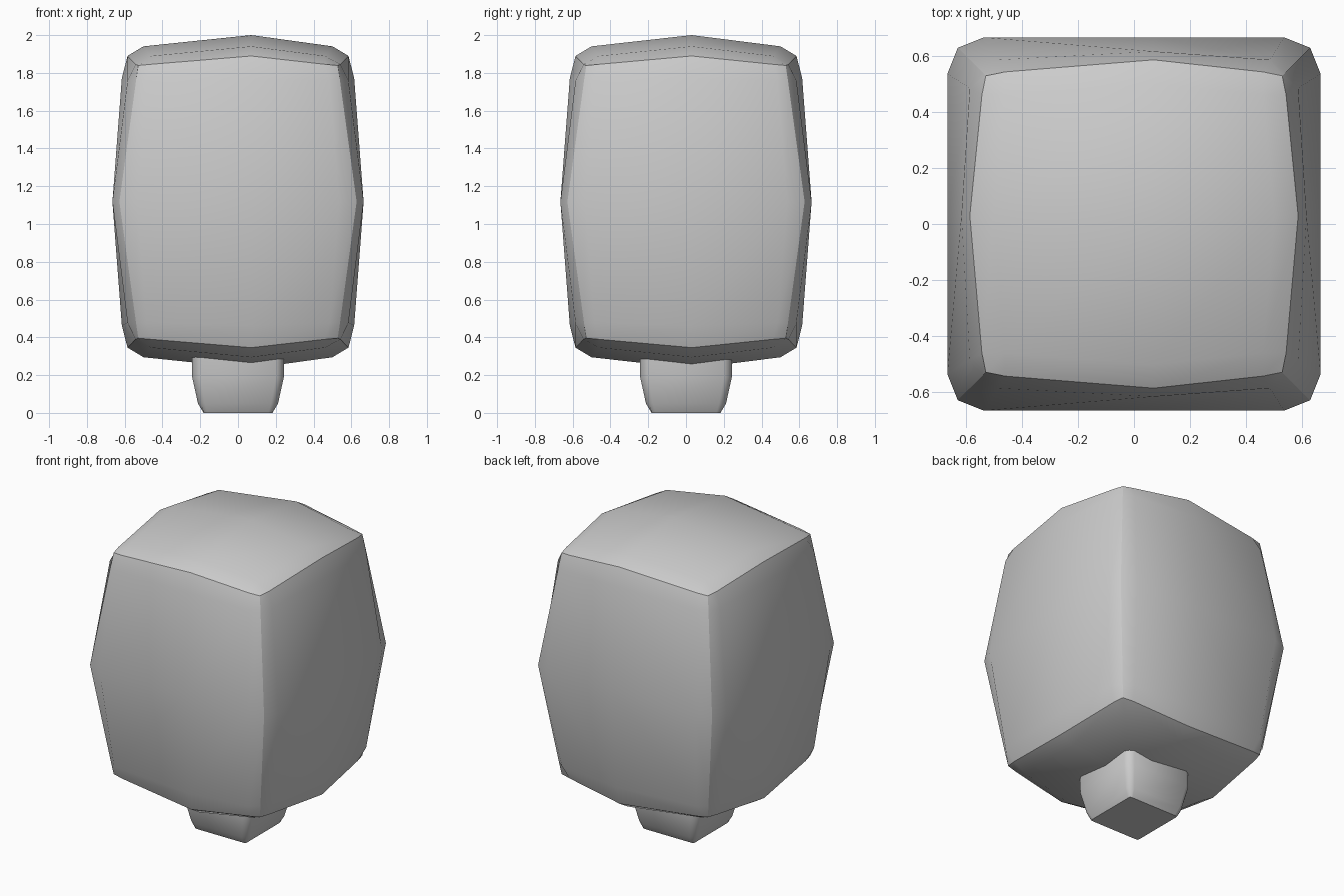
import bpy, bmesh, math

if "Cube" in bpy.data.objects:
    bpy.data.objects.remove(bpy.data.objects["Cube"])

MID_X, MID_Y = 0.07, 0.03   # slightly off-centre middle loops
MID_Z = 1.1175

# outward distance of a side wall, keyed by (|across|, |vertical|) loop index
WALL = {(0, 0): .665, (1, 0): .665, (2, 0): .628, (0, 1): .615, (1, 1): .585,
        (2, 1): .54, (0, 2): .585, (1, 2): .542, (2, 2): .528}
# half height of the domed caps, keyed by sorted (|x|, |y|) loop index
CAP = {(0, 0): .8825, (0, 1): .823, (1, 1): .772, (0, 2): .772, (1, 2): .728, (2, 2): .722}


def finish(bm, name, angle):
    bmesh.ops.recalc_face_normals(bm, faces=bm.faces)
    mesh = bpy.data.meshes.new(name)
    bm.to_mesh(mesh)
    bm.free()
    ob = bpy.data.objects.new(name, mesh)
    bpy.context.collection.objects.link(ob)
    bpy.ops.object.select_all(action='DESELECT')
    ob.select_set(True)
    bpy.context.view_layer.objects.active = ob
    bpy.ops.object.shade_smooth_by_angle(angle=math.radians(angle))
    return ob


def horizontal(i, j, k, mid):
    a, b, c = abs(i), abs(j), abs(k)
    if a == 0:
        return mid
    if a == 2:
        d = WALL[(b, c)]
    else:
        d = {0: .535, 1: .485, 2: .5 if b == 0 else .46}[c]
    return math.copysign(d, i)


def vertical(i, j, k):
    a, b = sorted((abs(i), abs(j)))
    if k == 0:
        return MID_Z
    d = CAP[(a, b)] if abs(k) == 2 else (.655 if a == 0 else .64)
    return MID_Z + math.copysign(d, k)


# foliage: bulging block with tight loops beside its edges
bm = bmesh.new()
verts = {}


def vert(p):
    if p not in verts:
        i, j, k = p
        verts[p] = bm.verts.new((horizontal(i, j, k, MID_X),
                                 horizontal(j, i, k, MID_Y), vertical(i, j, k)))
    return verts[p]


for axis in range(3):
    for side in (-2, 2):
        for u in range(-2, 2):
            for v in range(-2, 2):
                quad = []
                for p in ((u, v), (u + 1, v), (u + 1, v + 1), (u, v + 1)):
                    p = list(p)
                    p.insert(axis, side)
                    quad.append(vert(tuple(p)))
                bm.faces.new(quad)
finish(bm, "foliage", 30)

# trunk: stacked rounded-square rings (height, wall, near-corner, corner)
bm = bmesh.new()
rings = []
for z, w, n, c in ((0, .182, .16, .18), (.05, .212, .175, .198),
                   (.19, .243, .2, .226), (.38, .243, .2, .226)):
    side = [(c, -c), (w, -n), (w, n)]
    ring = []
    for q in range(4):
        for x, y in side:
            for _ in range(q):
                x, y = -y, x
            ring.append(bm.verts.new((x, y, z)))
    rings.append(ring)
for lo, hi in zip(rings, rings[1:]):
    for i in range(12):
        j = (i + 1) % 12
        bm.faces.new((lo[i], lo[j], hi[j], hi[i]))
bm.faces.new(rings[0])
bm.faces.new(rings[-1])
finish(bm, "trunk", 46)
